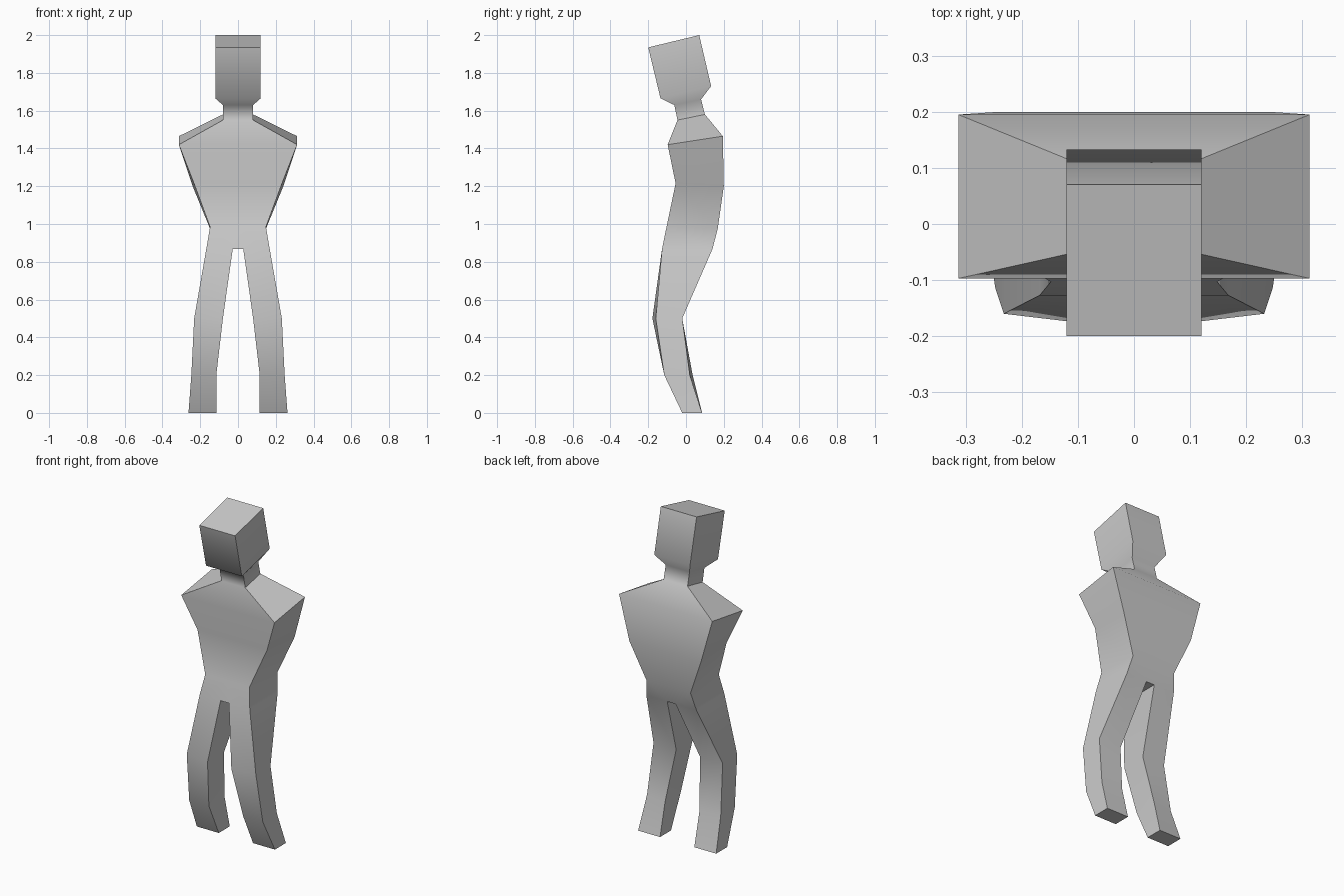
import bpy, bmesh, math

if "Cube" in bpy.data.objects:
    bpy.data.objects.remove(bpy.data.objects["Cube"])

bm = bmesh.new()


def ring(inner, outer, front, back):
    """Four corners of the right half: inner front, outer front, outer back, inner back.
    outer is (x front, x back); front and back are (y, z)."""
    (yf, zf), (yb, zb) = front, back
    xf, xb = outer
    return [bm.verts.new(c) for c in
            ((inner, yf, zf), (xf, yf, zf), (xb, yb, zb), (inner, yb, zb))]


def loft(rings, closed):
    for a, b in zip(rings, rings[1:]):
        for i in range(4 if closed else 3):
            j = (i + 1) % 4
            bm.faces.new((a[i], a[j], b[j], b[i]))


# Head, neck and torso: half width at front and back, then profile points
torso = [ring(0, (wf, wb), f, b) for wf, wb, f, b in (
    (0.12, 0.12, (-0.20, 1.935), (0.07, 2.00)),
    (0.12, 0.12, (-0.135, 1.665), (0.133, 1.73)),
    (0.08, 0.08, (-0.062, 1.63), (0.08, 1.66)),
    (0.08, 0.08, (-0.045, 1.55), (0.10, 1.58)),
    (0.313, 0.313, (-0.097, 1.42), (0.195, 1.465)),
    (0.233, 0.24, (-0.055, 1.215), (0.20, 1.20)),
    (0.148, 0.148, (-0.103, 0.985), (0.168, 0.975)))]

# Leg: thigh top, knee, ankle, sole
leg = [ring(i, (o, o), (f, z), (b, z)) for i, o, f, b, z in (
    (0.028, 0.168, -0.127, 0.14, 0.867),
    (0.08, 0.232, -0.178, -0.02, 0.50),
    (0.115, 0.247, -0.115, 0.035, 0.20),
    (0.115, 0.262, -0.02, 0.085, 0.0))]
leg[1][1].co.y = -0.16
leg[2][2].co.y = 0.02

loft(torso + leg[:1], False)
loft(leg, True)
bm.faces.new(torso[0])
bm.faces.new(leg[-1])

# Crotch bridge to the centre plane
hip, thigh = torso[-1], leg[0]
cf = bm.verts.new((0, -0.127, 0.867))
cb = bm.verts.new((0, 0.14, 0.867))
bm.faces.new((hip[0], thigh[0], cf))
bm.faces.new((hip[3], thigh[3], cb))
bm.faces.new((cf, thigh[0], thigh[3], cb))

# Mirror to the left half and weld the seam
copy = bmesh.ops.duplicate(bm, geom=bm.verts[:] + bm.edges[:] + bm.faces[:])["geom"]
for v in copy:
    if isinstance(v, bmesh.types.BMVert):
        v.co.x *= -1
bmesh.ops.remove_doubles(bm, verts=bm.verts[:], dist=0.0005)
bmesh.ops.recalc_face_normals(bm, faces=bm.faces[:])
seam = [e for e in bm.edges if all(abs(v.co.x) < 1e-5 for v in e.verts)]
bmesh.ops.dissolve_edges(bm, edges=seam, use_verts=True)

mesh = bpy.data.meshes.new("body")
bm.to_mesh(mesh)
bm.free()
body = bpy.data.objects.new("body", mesh)
bpy.context.collection.objects.link(body)
bpy.context.view_layer.objects.active = body
body.select_set(True)
bpy.ops.object.shade_smooth_by_angle(angle=math.radians(60))
